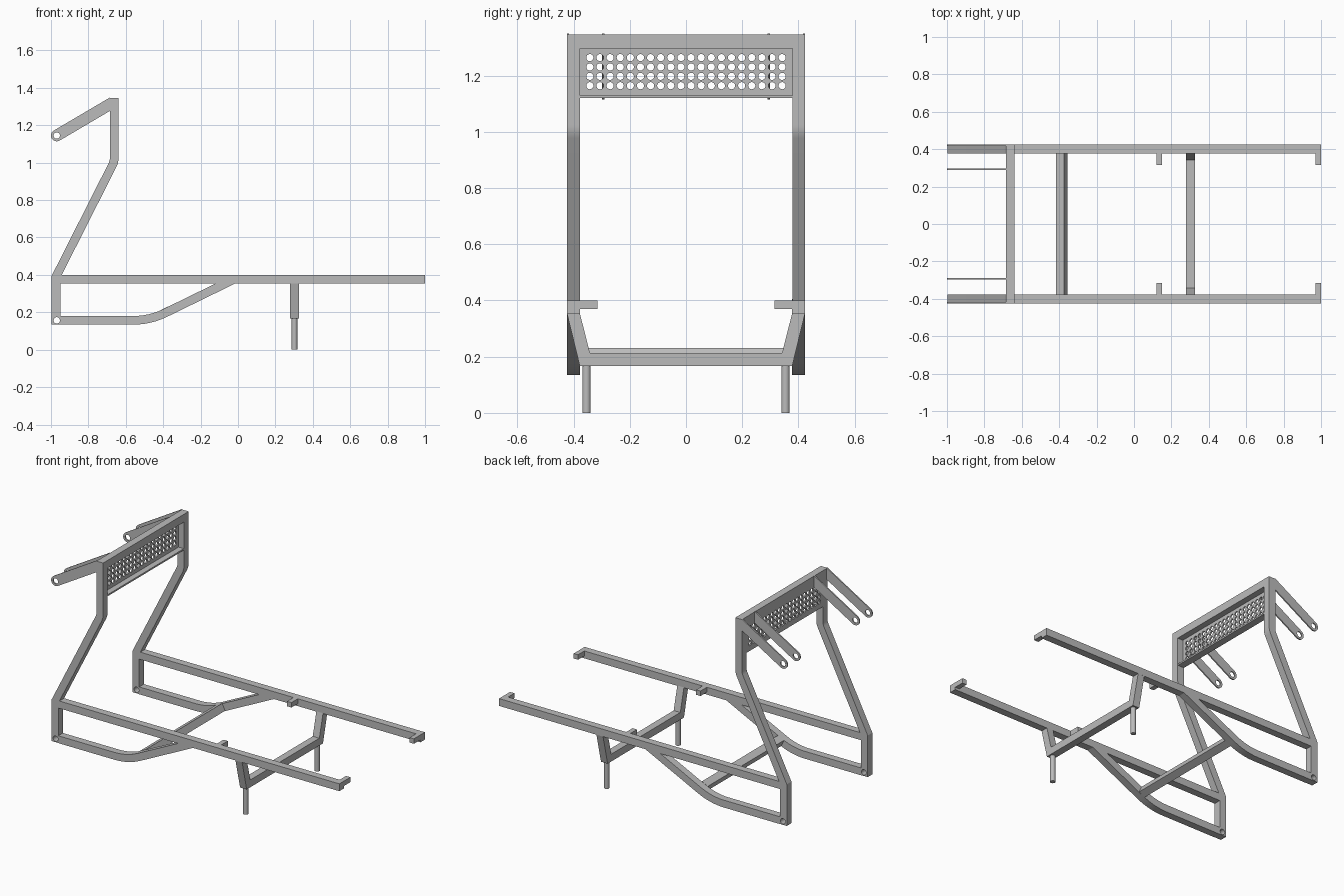
import bpy, bmesh, math
from mathutils import Matrix, Vector

cube = bpy.data.objects.get("Cube")
if cube:
    bpy.data.objects.remove(cube)

steel = bpy.data.materials.new("grey_steel")
steel.use_nodes = True
GREY = (0.5, 0.5, 0.5, 1)
steel.diffuse_color = GREY
steel.node_tree.nodes["Principled BSDF"].inputs["Base Color"].default_value = GREY

TUBE = 0.046
OUT = 0.424           # outer face of the side frames
MID = OUT - TUBE / 2  # centre line of the side frames
IN = OUT - TUBE


def circle(x, z, r, n=20):
    return [(x + r * math.cos(math.tau * i / n), z + r * math.sin(math.tau * i / n)) for i in range(n)]


def profile(name, loops, axis, centre, depth):
    """Extrude an outline with holes along x or y; the profile is (y, z) or (x, z)."""
    curve = bpy.data.curves.new(name, "CURVE")
    curve.dimensions = "2D"
    curve.fill_mode = "BOTH"
    curve.extrude = depth / 2
    for loop in loops:
        spline = curve.splines.new("POLY")
        spline.points.add(len(loop) - 1)
        for point, (a, b) in zip(spline.points, loop):
            point.co = (a, b, 0, 1)
        spline.use_cyclic_u = True
    temp = bpy.data.objects.new(name, curve)
    bpy.context.collection.objects.link(temp)
    mesh = bpy.data.meshes.new_from_object(temp.evaluated_get(bpy.context.evaluated_depsgraph_get()))
    bpy.data.objects.remove(temp)
    turn = Matrix.Rotation(math.pi / 2, 4, "X")
    if axis == "x":
        turn = Matrix.Rotation(math.pi / 2, 4, "Z") @ turn
    shift = (centre, 0, 0) if axis == "x" else (0, centre, 0)
    mesh.transform(Matrix.Translation(shift) @ turn)
    return finish(name, mesh)


def finish(name, mesh):
    """Weld the mesh, face it outward, and smooth the rounded faces."""
    bm = bmesh.new()
    bm.from_mesh(mesh)
    bmesh.ops.remove_doubles(bm, verts=bm.verts, dist=1e-5)
    bmesh.ops.recalc_face_normals(bm, faces=bm.faces)
    bm.to_mesh(mesh)
    bm.free()
    mesh.name = name
    mesh.materials.clear()
    mesh.materials.append(steel)
    obj = bpy.data.objects.new(name, mesh)
    bpy.context.collection.objects.link(obj)
    bpy.ops.object.select_all(action="DESELECT")
    obj.select_set(True)
    bpy.context.view_layer.objects.active = obj
    bpy.ops.object.shade_smooth_by_angle(angle=math.radians(24))
    return obj


def box(name, low, high, tilt=0):
    low, high = Vector(low), Vector(high)
    bm = bmesh.new()
    bmesh.ops.create_cube(bm, size=1)
    bm.transform(Matrix.Translation((low + high) / 2) @ Matrix.Rotation(tilt, 4, "Y")
                 @ Matrix.Diagonal((*(high - low), 1)))
    mesh = bpy.data.meshes.new(name)
    bm.to_mesh(mesh)
    bm.free()
    return finish(name, mesh)


def bend(a, corner, b, reach, steps=6):
    """Points of a rounded corner between two straight runs."""
    a, corner, b = Vector(a), Vector(corner), Vector(b)
    p, q = corner + (a - corner).normalized() * reach, corner + (b - corner).normalized() * reach
    ts = [i / steps for i in range(steps + 1)]
    return [p * (1 - t) ** 2 + corner * 2 * t * (1 - t) + q * t ** 2 for t in ts]


def ribbon(path, width=TUBE):
    """Outline of a tube of constant width along a path, with mitred corners."""
    path = [Vector(p) for p in path]
    dirs = [(q - p).normalized() for p, q in zip(path, path[1:])]
    left, right = [], []
    for i, p in enumerate(path):
        d0, d1 = dirs[max(i - 1, 0)], dirs[min(i, len(dirs) - 1)]
        d = (d0 + d1).normalized()
        off = Vector((-d.y, d.x)) * width / 2 / d.dot(d0)
        left.append(p + off)
        right.append(p - off)
    return [tuple(p) for p in left + right[::-1]]


# Shared paths for both sides
foot, knee, elbow, top = (-0.973, 0.135), (-0.973, 0.39), (-0.662, 1.005), (-0.662, 1.346)
post_path = [foot, knee, *bend(knee, elbow, top, 0.02), top]
start, corner, end = (-0.952, 0.157), (-0.47, 0.157), (-0.02, 0.377)
brace_path = [start, *bend(start, corner, end, 0.09), end]

# Rear arm outline: round eye, straight edges, square end against the top beam
eye, radius, slope, arm_end = (-0.969, 1.145), 0.031, math.radians(30.5), -0.684
arm = [(eye[0] + radius * math.cos(slope + math.pi * (0.5 + i / 14)),
        eye[1] + radius * math.sin(slope + math.pi * (0.5 + i / 14))) for i in range(15)]
arm += [(arm_end, z + (arm_end - x) * math.tan(slope)) for x, z in (arm[-1], arm[0])]

for side, s in (("left", 1), ("right", -1)):
    # Side frame: post with pivot hole, long rail, lower brace
    profile(f"{side}_post", [ribbon(post_path), circle(-0.969, 0.157, 0.017)], "y", s * MID, TUBE)
    profile(f"{side}_rail", [[(-0.965, 0.354), (1, 0.354), (1, 0.4), (-0.965, 0.4)]], "y", s * MID, TUBE)
    profile(f"{side}_brace", [ribbon(brace_path)], "y", s * MID, TUBE)

    # Mounting tabs on the inner face of the rail
    for where, x in (("middle", 0.12), ("end", 0.97)):
        ys = sorted((s * 0.315, s * (IN + 0.01)))
        box(f"{side}_{where}_tab", (x, ys[0], 0.369), (x + 0.03, ys[1], 0.4))

    # Paired rear arm plates
    for where, y in (("outer", OUT - 0.004), ("inner", 0.294)):
        profile(f"{side}_{where}_arm", [arm, circle(*eye, 0.017)], "y", s * y, 0.008)

    # Support pin under the hanger
    bm = bmesh.new()
    bmesh.ops.create_cone(bm, cap_ends=True, segments=24, radius1=0.015, radius2=0.015, depth=0.18,
                          matrix=Matrix.Translation((0.302, s * 0.354, 0.09)))
    pin = bpy.data.meshes.new("pin")
    bm.to_mesh(pin)
    bm.free()
    finish(f"{side}_support_pin", pin)

# Top beam and tilted lower crossbar
box("top_beam", (-0.685, -IN, 1.297), (-0.639, IN, 1.346))
box("lower_crossbar", (-0.408, -IN, 0.177), (-0.362, IN, 0.223), tilt=-math.radians(26))

# Hanger: a splayed U between the rails
half = [(0.378, 0.167), (OUT, 0.356), (IN, 0.356), (0.342, 0.213)]
hanger = half + [(-y, z) for y, z in half[::-1]]
profile("hanger", [hanger], "x", 0.302, TUBE)

# Perforated panel with a folded lower flange
panel = [(-IN, 1.12), (IN, 1.12), (IN, 1.3), (-IN, 1.3)]
holes = [circle(-0.342 + 0.036 * col, 1.164 + 0.0333 * row, 0.0128, 16)
         for col in range(20) for row in range(4)]
profile("perforated_panel", [panel, *holes], "x", -0.681, 0.008)
box("panel_flange", (-0.68, -IN, 1.12), (-0.64, IN, 1.13))
